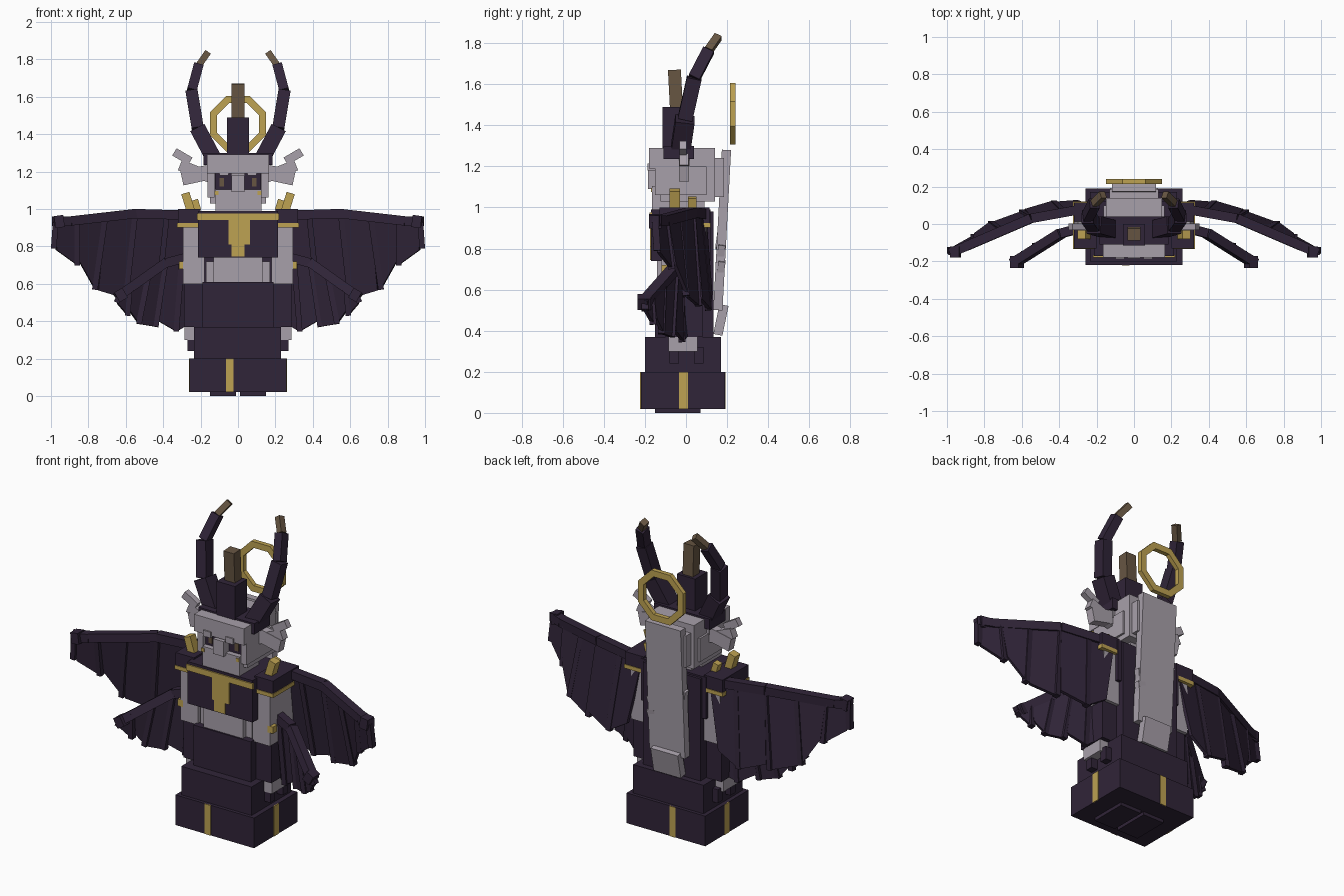
import bpy, bmesh, math
from mathutils import Vector, Matrix

if "Cube" in bpy.data.objects:
    bpy.data.objects.remove(bpy.data.objects["Cube"])


def material(name, rgb):
    m = bpy.data.materials.new(name)
    m.use_nodes = True
    m.diffuse_color = (*rgb, 1)
    m.node_tree.nodes["Principled BSDF"].inputs["Base Color"].default_value = (*rgb, 1)
    return m


DARK = material("dark plum", (.030, .018, .040))
GREY = material("ash grey", (.39, .35, .40))
GOLD = material("gold", (.51, .36, .085))
BROWN = material("horn brown", (.135, .092, .055))


def finish(name, bm, mat):
    bmesh.ops.recalc_face_normals(bm, faces=bm.faces)
    mesh = bpy.data.meshes.new(name)
    bm.to_mesh(mesh)
    bm.free()
    mesh.materials.append(mat)
    ob = bpy.data.objects.new(name, mesh)
    bpy.context.collection.objects.link(ob)
    return ob


def box(name, mat, x, y, z, tilt=None):
    """Box from (min, max) ranges, optionally turned about its centre by (angle, axis)."""
    bm = bmesh.new()
    bmesh.ops.create_cube(bm, size=1)
    mid = Vector([(a + b) / 2 for a, b in (x, y, z)])
    size = [b - a for a, b in (x, y, z)]
    m = Matrix.Translation(mid)
    if tilt:
        m = m @ Matrix.Rotation(math.radians(tilt[0]), 4, tilt[1])
    bm.transform(m @ Matrix.Diagonal((*size, 1)))
    return finish(name, bm, mat)


def bar(name, mat, p, q, width, depth):
    """Square bar running from p to q, its depth facing y."""
    p, q = Vector(p), Vector(q)
    along = (q - p).normalized()
    side = along.cross(Vector((0, 1, 0))).normalized()
    out = side.cross(along)
    rot = Matrix((side, out, along)).transposed().to_4x4()
    bm = bmesh.new()
    bmesh.ops.create_cube(bm, size=1)
    bm.transform(Matrix.Translation((p + q) / 2) @ rot
                 @ Matrix.Diagonal((width, depth, (q - p).length, 1)))
    return finish(name, bm, mat)


def plate(name, mat, corners, thick):
    """Flat four-cornered panel with thickness."""
    bm = bmesh.new()
    pts = [Vector(c) for c in corners]
    n = (pts[2] - pts[0]).cross(pts[3] - pts[1]).normalized() * thick / 2
    a = [bm.verts.new(p + n) for p in pts]
    b = [bm.verts.new(p - n) for p in pts]
    bm.faces.new(a)
    bm.faces.new(b[::-1])
    for i in range(4):
        j = (i + 1) % 4
        bm.faces.new((a[j], a[i], b[i], b[j]))
    return finish(name, bm, mat)


def span(s, a, b):
    return tuple(sorted((s * a, s * b)))


def flip(s, p):
    return (s * p[0], p[1], p[2])


# Robe tiers
box("robe_hem", DARK, (-.26, .26), (-.22, .19), (.02, .2))
box("robe_middle", DARK, (-.235, .23), (-.2, .17), (.2, .37))
box("robe_upper", DARK, (-.19, .19), (-.15, .135), (.37, .61))
for s in (-1, 1):
    box("foot", DARK, span(s, .01, .15), (-.15, .07), (0, .02))
for y in (-.22, .19):
    box("hem_stripe", GOLD, (-.065, -.025), (y - .003, y + .003), (.02, .2))
for x in (-.26, .26):
    box("hem_side_stripe", GOLD, (x - .003, x + .003), (-.035, .01), (.02, .2))

# Torso
box("waist", GREY, (-.13, .13), (-.14, .11), (.6, .76))
box("torso_back", DARK, (-.19, .19), (-.08, .135), (.6, .98))
box("chest", DARK, (-.215, .215), (-.17, .12), (.74, .99))
box("collar_bar", GOLD, (-.22, .22), (-.178, -.165), (.94, .975))
box("emblem_upper", GOLD, (-.05, .065), (-.176, -.165), (.81, .94))
box("emblem_lower", GOLD, (-.035, .035), (-.175, -.165), (.745, .81))
box("neck", GREY, (-.1, .1), (-.09, .09), (.97, 1.03))

# Arms and shoulders
for s in (-1, 1):
    box("waist_side", GREY, span(s, .12, .17), (-.11, .1), (.61, .72))
    box("shoulder", DARK, span(s, .2, .322), (-.13, .115), (.925, 1))
    box("shoulder_trim", GOLD, span(s, .2, .326), (-.134, .119), (.902, .925))
    box("upper_arm", GREY, span(s, .18, .295), (-.12, .1), (.6, .905))
    box("lower_arm", DARK, span(s, .17, .29), (-.1, .08), (.37, .6))
    box("hand", GREY, span(s, .19, .285), (-.085, .055), (.3, .39))
    for y in (-.06, .06):
        box("finger", DARK, span(s, .2, .27), (y - .02, y + .025), (.24, .32))
    box("elbow_stud", GOLD, span(s, .28, .315), (-.12, -.08), (.68, .72))
    box("shoulder_spike", GOLD, span(s, .245, .29), (-.08, -.03), (.99, 1.087), (s * 17, 'Y'))
    box("small_spike", GOLD, span(s, .205, .24), (.01, .05), (.99, 1.05), (s * 17, 'Y'))

# Head and face
box("head", GREY, (-.15, .15), (-.125, .14), (1.03, 1.29))
box("brow_block", GREY, (-.165, .165), (-.18, .02), (1.19, 1.29))
box("jaw", GREY, (-.12, .125), (-.165, .02), (.99, 1.105))
box("nose", GREY, (-.035, .035), (-.185, -.1), (1.09, 1.18))
box("back_of_head", GREY, (-.13, .13), (.1, .185), (1.05, 1.24))
for s in (-1, 1):
    box("cheek", GREY, span(s, .125, .162), (-.15, .1), (1.06, 1.2))
    box("eye_socket", DARK, span(s, .035, .122), (-.134, -.125), (1.105, 1.19))
    box("eye", BROWN, span(s, .075, .1), (-.138, -.13), (1.12, 1.165))
    box("brow", GREY, span(s, .05, .1), (-.188, -.13), (1.18, 1.215))
    box("cheek_stud", GOLD, span(s, .105, .125), (-.17, -.16), (1.075, 1.095))
    bar("ear", GREY, (s * .14, -.01, 1.2), (s * .3, -.01, 1.165), .08, .05)
    bar("ear", GREY, (s * .15, -.01, 1.17), (s * .31, -.01, 1.235), .06, .045)
    bar("ear_tip", GREY, (s * .255, -.015, 1.255), (s * .34, -.015, 1.305), .045, .035)

# Long hair down the back
bar("hair", GREY, (0, .155, .5), (0, .197, 1.28), .235, .045)
bar("hair_end", GREY, (0, .155, .38), (0, .185, .525), .18, .045)
for s, z in ((1, .76), (-1, .85), (1, .68)):
    bar("hair_tuft", GREY, (s * .08, .16, z - .05), (s * .105, .175, z + .06), .05, .035)

# Crown and horns
box("crown", DARK, (-.185, .185), (-.11, .04), (1.235, 1.3))
box("centre_horn", DARK, (-.06, .06), (-.115, .0), (1.29, 1.49))
box("centre_horn_tip", BROWN, (-.034, .034), (-.083, -.02), (1.48, 1.67), (3, 'X'))
horn = [(.125, -.03, 1.26), (.215, -.005, 1.43), (.248, .04, 1.63), (.212, .11, 1.765), (.165, .157, 1.832)]
sizes = (.085, .065, .052, .035)
for s in (-1, 1):
    for i, w in enumerate(sizes):
        bar("horn_tip" if i == 3 else "horn", BROWN if i == 3 else DARK,
            flip(s, horn[i]), flip(s, horn[i + 1]), w, w * 1.1)

# Octagonal halo
bm = bmesh.new()
rings = []
for r, y in ((.162, .213), (.162, .24), (.122, .24), (.122, .213)):
    rings.append([bm.verts.new((r * math.cos((k + .5) * math.pi / 4), y,
                                1.455 + r * math.sin((k + .5) * math.pi / 4))) for k in range(8)])
for i in range(4):
    a, b = rings[i], rings[(i + 1) % 4]
    for k in range(8):
        j = (k + 1) % 8
        bm.faces.new((a[k], a[j], b[j], b[k]))
finish("halo", bm, GOLD)


# Wings: jointed arm, with feathers hung between arm points and tip points
def wing(label, arm, roots, tips, thick):
    for s in (-1, 1):
        for i in range(len(arm) - 1):
            bar(label + "_arm", DARK, flip(s, arm[i]), flip(s, arm[i + 1]), thick, thick)
        for i in range(len(roots) - 1):
            a, b = Vector(roots[i]), Vector(roots[i + 1])
            c, d = Vector(tips[i]), Vector(tips[i + 1])
            low = d + (c - d) * .1 + Vector((0, 0, .035 * (i % 2)))
            off = Vector((0, .007 * (i % 2), 0))
            plate(label + "_feather", DARK, [flip(s, p + off) for p in (a, b, low, c)], .018)
            bar(label + "_quill", DARK, flip(s, b), flip(s, d), .03, .034)


wing("upper_wing",
     [(.22, .09, .965), (.55, .03, .975), (.9, -.12, .935), (.985, -.155, .935)],
     [(.22, .09, .97), (.38, .06, .97), (.55, .03, .97), (.71, -.04, .95), (.86, -.1, .94), (.975, -.15, .93)],
     [(.3, .12, .58), (.43, .11, .5), (.6, .06, .52), (.765, .0, .57), (.86, -.07, .7), (.985, -.14, .79)],
     .05)
box_tips = [(.95, -.15), (.62, -.2)]
for s in (-1, 1):
    box("upper_wing_claw", DARK, span(s, .93, .98), (-.18, -.12), (.9, .965), (s * 8, 'Y'))
    box("lower_wing_claw", DARK, span(s, .6, .65), (-.235, -.17), (.51, .57), (s * 30, 'Y'))
wing("lower_wing",
     [(.2, .0, .76), (.39, -.05, .71), (.58, -.17, .575), (.645, -.21, .53)],
     [(.2, .0, .75), (.3, -.03, .73), (.39, -.05, .7), (.48, -.11, .64), (.58, -.17, .57), (.63, -.2, .54)],
     [(.24, .02, .4), (.33, -.02, .345), (.44, -.07, .37), (.53, -.12, .385), (.59, -.16, .43), (.65, -.2, .5)],
     .05)
